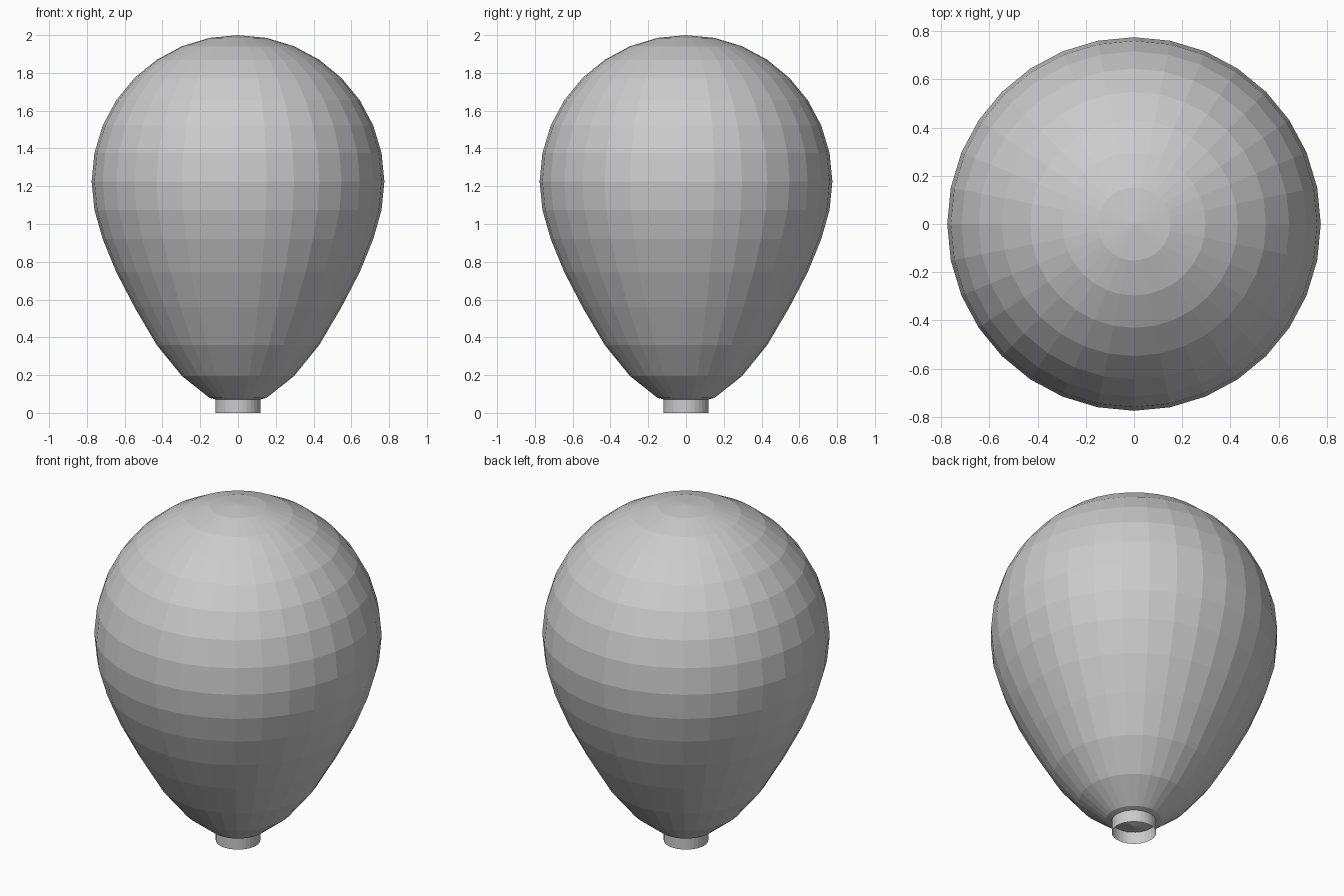
import bpy, bmesh, math

if "Cube" in bpy.data.objects:
    bpy.data.objects.remove(bpy.data.objects["Cube"])

R, MID = 0.775, 1.225


def make_object(name, bm):
    mesh = bpy.data.meshes.new(name)
    bm.to_mesh(mesh)
    bm.free()
    obj = bpy.data.objects.new(name, mesh)
    bpy.context.collection.objects.link(obj)
    return obj


# Envelope: faceted sphere whose lower half is drawn out towards the neck
lower_z = [1.075, 0.92, 0.745, 0.56, 0.36, 0.195, 0.08, 0.04]
bm = bmesh.new()
bmesh.ops.create_uvsphere(bm, u_segments=32, v_segments=16, radius=R)
for v in bm.verts:
    lat = math.asin(max(-1, min(1, v.co.z / R)))
    ring = round(-lat / (math.pi / 16))
    v.co.z = lower_z[ring - 1] if ring > 0 else v.co.z + MID
make_object("balloon_envelope", bm)

# Neck: short open tube under the envelope
bm = bmesh.new()
bmesh.ops.create_cone(bm, cap_ends=False, segments=32,
                      radius1=0.12, radius2=0.12, depth=0.08)
bmesh.ops.translate(bm, verts=bm.verts, vec=(0, 0, 0.04))
make_object("balloon_neck", bm)
